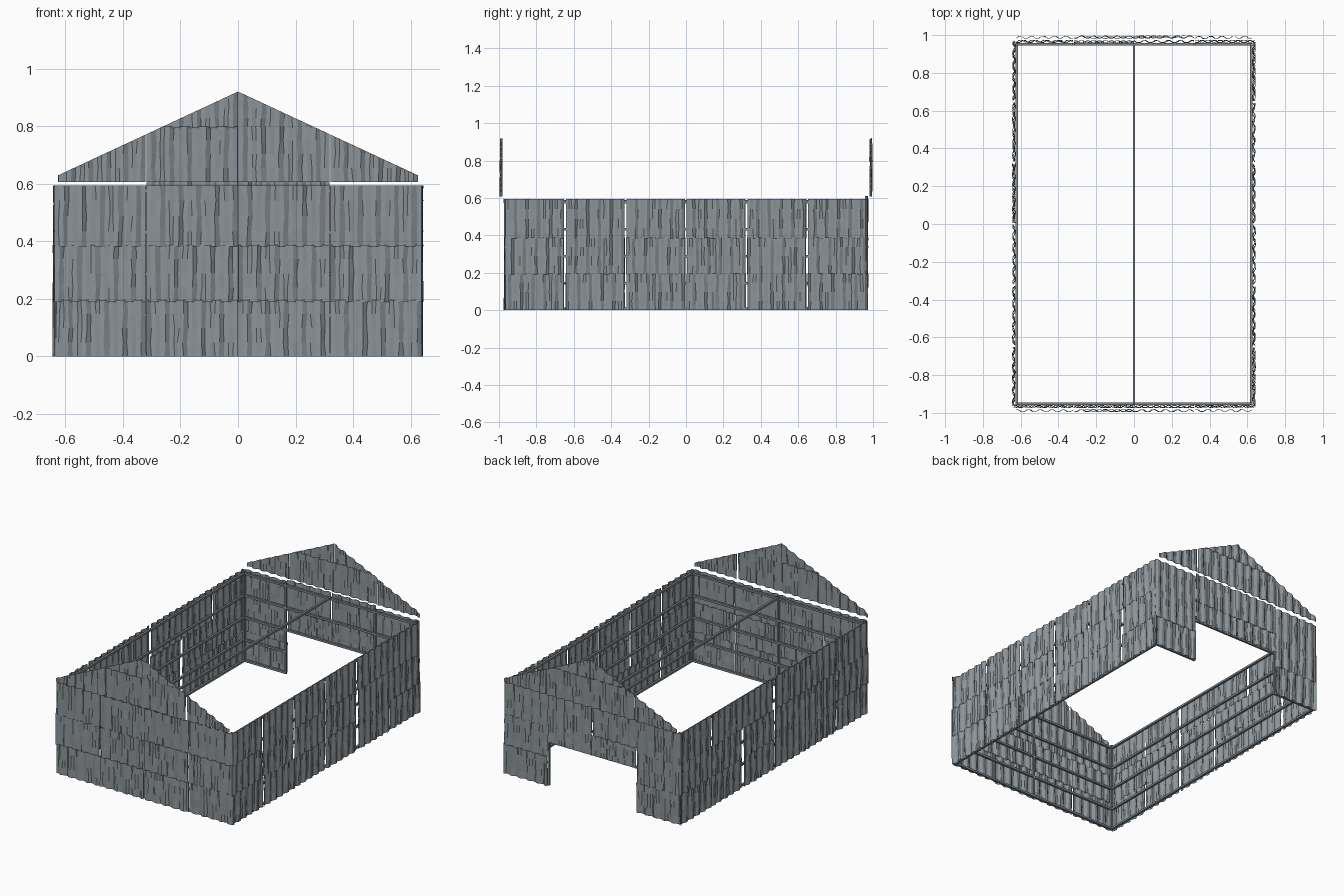
import bpy, bmesh, math, random
from mathutils import Vector

if "Cube" in bpy.data.objects:
    bpy.data.objects.remove(bpy.data.objects["Cube"])

random.seed(7)


def material(name, colour):
    m = bpy.data.materials.new(name)
    m.diffuse_color = (*colour, 1)
    m.use_nodes = True
    m.node_tree.nodes["Principled BSDF"].inputs["Base Color"].default_value = m.diffuse_color
    return m


SHEET = material("weathered steel sheet", (0.27, 0.30, 0.32))
FRAME = material("frame steel", (0.23, 0.255, 0.275))


def finish(bm, name, mat):
    me = bpy.data.meshes.new(name)
    bm.to_mesh(me)
    bm.free()
    me.materials.append(mat)
    ob = bpy.data.objects.new(name, me)
    bpy.context.collection.objects.link(ob)
    return ob


# one corrugated sheet in the (u, z) plane; place(u, z, out) gives its position
def sheet(bm, u0, u1, z0, z1, place, amp=0.006):
    waves = max(1, round((u1 - u0) / 0.063))
    nu, nz = waves * 4, 4
    depth = random.uniform(-0.002, 0.002)
    lean = random.uniform(-0.0015, 0.0015)
    step = (u1 - u0) / nu
    flip = random.choice((0, 1, 2, 3))
    grid = []
    for j in range(nz + 1):
        t = j / nz
        row = []
        for i in range(nu + 1):
            # trapezoid ridges with small dents
            wave = (1, 1, -1, -1)[(i + flip) % 4] * amp * 0.85
            dent = random.uniform(-0.001, 0.001)
            slip = 0 if i in (0, nu) else random.uniform(-0.2, 0.2) * step
            row.append(bm.verts.new(place(u0 + step * i + slip, z0 + (z1 - z0) * t,
                                          depth + lean * (1 - 2 * t) + wave + dent)))
        grid.append(row)
    for j in range(nz):
        for i in range(nu):
            bm.faces.new((grid[j][i], grid[j][i + 1], grid[j + 1][i + 1], grid[j + 1][i]))


def thicken(ob):
    s = ob.modifiers.new("thickness", 'SOLIDIFY')
    s.thickness = 0.002
    s.offset = 0


def along_x(side, y):
    return lambda u, z, out: Vector((u * -side, side * (y + out), z))


def along_y(side, x):
    return lambda u, z, out: Vector((side * (x + out), u * side, z))


ROWS = [(0.0, 0.196), (0.19, 0.388), (0.382, 0.595)]

# long side walls: six columns with narrow gaps, three rows
for side, name in ((1, "right_wall_sheets"), (-1, "left_wall_sheets")):
    bm = bmesh.new()
    for c in range(6):
        u = -0.966 + c * 0.3235
        for z0, z1 in ROWS:
            sheet(bm, u, u + 0.312, z0, z1, along_y(side, 0.636))
    thicken(finish(bm, name, SHEET))

# front wall: four columns, closed
COLS = [(-0.638, -0.322), (-0.318, -0.001), (0.001, 0.318), (0.322, 0.638)]
bm = bmesh.new()
for u0, u1 in COLS:
    for z0, z1 in ROWS:
        sheet(bm, u0, u1, z0, z1, along_x(-1, 0.966))
thicken(finish(bm, "front_wall_sheets", SHEET))

# back wall: doorway in the middle, raised sheets above it
bm = bmesh.new()
for k, (u0, u1) in enumerate(COLS):
    rows = ROWS if k in (0, 3) else [(0.287, 0.42), (0.415, 0.609)]
    for z0, z1 in rows:
        sheet(bm, u0, u1, z0, z1, along_x(1, 0.966))
thicken(finish(bm, "back_wall_sheets", SHEET))

# gables: sheets trimmed along both roof slopes
for side, name in ((-1, "front_gable_sheets"), (1, "back_gable_sheets")):
    bm = bmesh.new()
    for u0, u1 in COLS:
        u0, u1 = max(u0, -0.625), min(u1, 0.625)
        for z0, z1 in ((0.607, 0.80), (0.795, 0.93)):
            sheet(bm, u0, u1, z0, z1, along_x(side, 0.989))
    for s in (-1, 1):
        bmesh.ops.bisect_plane(bm, geom=bm.verts[:] + bm.edges[:] + bm.faces[:],
                               plane_co=(0, 0, 0.921), plane_no=(s * 0.291, 0, 0.625),
                               clear_outer=True)
    thicken(finish(bm, name, SHEET))

T = 0.013  # frame bar size


def bars(name, boxes):
    bm = bmesh.new()
    for a, b in boxes:
        a, b = Vector(a), Vector(b)
        r = bmesh.ops.create_cube(bm, size=1)
        d = b - a
        for v in r["verts"]:
            v.co = (a + b) / 2 + Vector(v.co[i] * (abs(d[i]) + T) for i in range(3))
    finish(bm, name, FRAME)


X, Y = 0.621, 0.952
LEVELS = [0.007, 0.143, 0.287, 0.432, 0.576]

# horizontal rails behind the sheets
bars("side_rails", [((s * X, -Y, z), (s * X, Y, z)) for s in (-1, 1) for z in LEVELS])
bars("front_rails", [((-X, -Y, z), (X, -Y, z)) for z in LEVELS])
bars("back_rails", [((-X, Y, z), (X, Y, z)) for z in LEVELS[2:]]
     + [((s * X, Y, z), (s * 0.322, Y, z)) for s in (-1, 1) for z in LEVELS[:2]])

# upright posts
bars("corner_posts", [((s * X, t * Y, 0.0065), (s * X, t * Y, 0.588))
                      for s in (-1, 1) for t in (-1, 1)])
bars("door_posts", [((s * 0.322, Y, 0.0065), (s * 0.322, Y, 0.588)) for s in (-1, 1)])
bars("front_centre_post", [((0, -Y, 0.0065), (0, -Y, 0.588))])

# lengthwise tie beam across the top
bars("tie_beam", [((0, -Y, 0.582), (0, Y, 0.582))])
